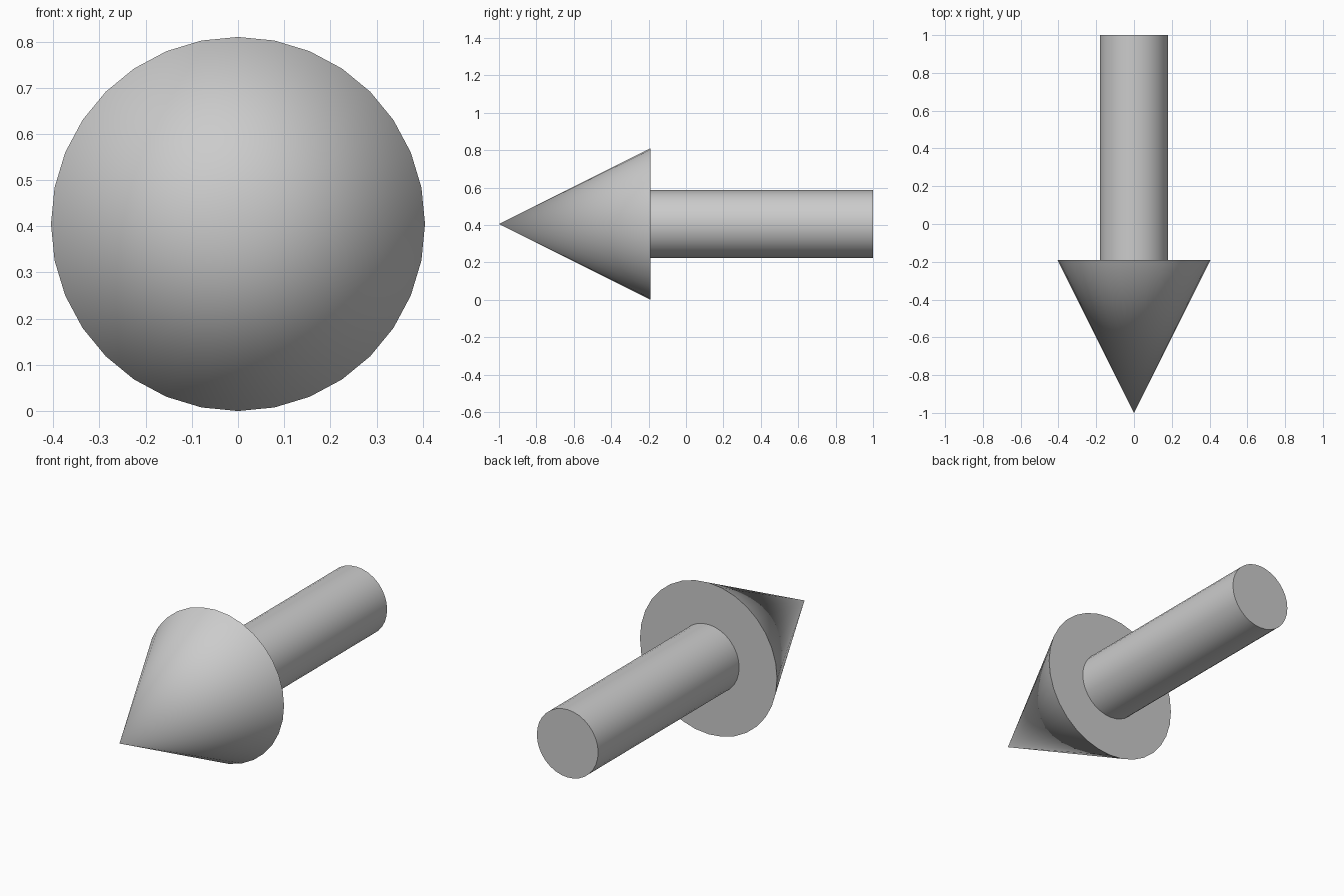
import bpy
import math

if "Cube" in bpy.data.objects:
    bpy.data.objects.remove(bpy.data.objects["Cube"])

SIDES = 32
AXIS_Z = 0.405        # height of the arrow's centre line
HEAD_RADIUS = 0.405
SHAFT_RADIUS = 0.181
TIP_Y, NECK_Y, TAIL_Y = -1.0, -0.19, 1.0


def tapered_part(name, back_y, front_y, back_radius, front_radius):
    """Round part along y, pointing towards the front (-y)."""
    bpy.ops.mesh.primitive_cone_add(
        vertices=SIDES, radius1=back_radius, radius2=front_radius,
        depth=back_y - front_y,
        location=(0, (back_y + front_y) / 2, AXIS_Z),
        rotation=(math.radians(90), 0, 0))
    part = bpy.context.object
    part.name = name
    bpy.ops.object.shade_smooth_by_angle(angle=math.radians(30))
    return part


# Pointed head
tapered_part("arrow_head", NECK_Y, TIP_Y, HEAD_RADIUS, 0)

# Straight shaft
tapered_part("arrow_shaft", TAIL_Y, NECK_Y, SHAFT_RADIUS, SHAFT_RADIUS)
